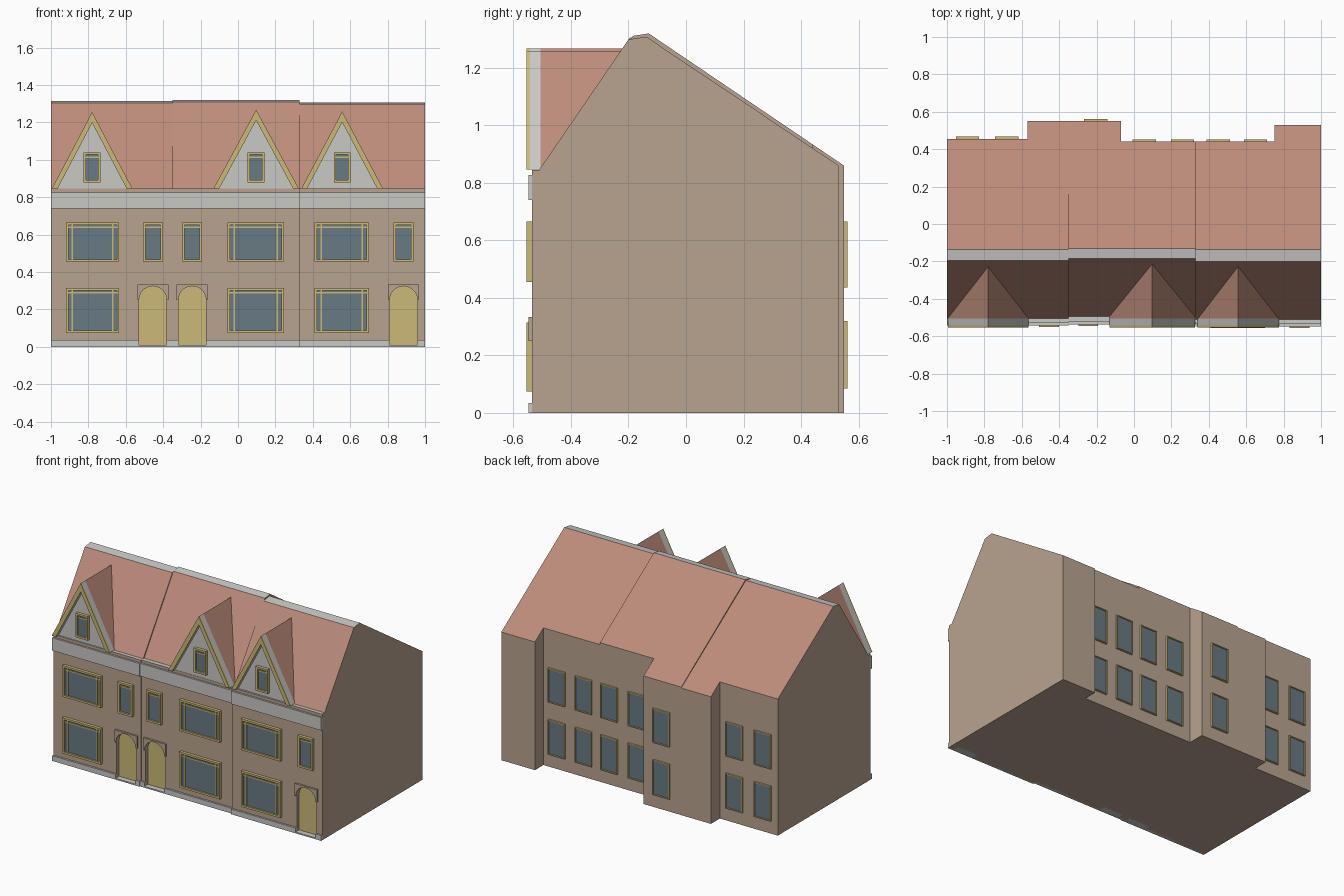
import bpy, bmesh, math
from mathutils import Vector

if "Cube" in bpy.data.objects:
    bpy.data.objects.remove(bpy.data.objects["Cube"])


def material(name, r, g, b):
    lin = [(c / 255 / 12.92) if c < 11 else ((c / 255 + 0.055) / 1.055) ** 2.4 for c in (r, g, b)]
    m = bpy.data.materials.new(name)
    m.use_nodes = True
    m.diffuse_color = (*lin, 1)
    m.node_tree.nodes["Principled BSDF"].inputs["Base Color"].default_value = (*lin, 1)
    return m


WALL = material("tan_wall", 185, 164, 144)
ROOF = material("terracotta_roof", 188, 140, 123)
WHITE = material("pale_grey_trim", 201, 200, 197)
YELLOW = material("ochre_wood", 203, 185, 120)
GLASS = material("slate_glass", 104, 122, 130)


def build(name, parts, *mats):
    """One object from prisms: (outline, axis, start, end)."""
    bm = bmesh.new()
    for pts, axis, a, b in parts:
        place = (lambda p, t: (t, p[0], p[1])) if axis == "x" else (lambda p, t: (p[0], t, p[1]))
        face = bm.faces.new([bm.verts.new(place(p, a)) for p in pts])
        ext = bmesh.ops.extrude_face_region(bm, geom=[face])["geom"]
        shift = Vector(place((0, 0), b - a))
        bmesh.ops.translate(bm, vec=shift, verts=[v for v in ext if isinstance(v, bmesh.types.BMVert)])
    bmesh.ops.recalc_face_normals(bm, faces=bm.faces)
    mesh = bpy.data.meshes.new(name)
    bm.to_mesh(mesh)
    bm.free()
    for m in mats:
        mesh.materials.append(m)
    ob = bpy.data.objects.new(name, mesh)
    bpy.context.collection.objects.link(ob)
    return ob


def box(x0, x1, y0, y1, z0, z1):
    return ([(x0, z0), (x1, z0), (x1, z1), (x0, z1)], "y", y0, y1)


def arc(cx, r, z, n=14):
    return [(cx + r * math.cos(math.pi * i / n), z + r * math.sin(math.pi * i / n)) for i in range(n + 1)]


def arch(cx, r, z0, spring):
    return [(cx - r, z0), (cx + r, z0)] + arc(cx, r, spring)


# Houses: x range, front wall y, ridge shift in y and z
HOUSES = {"left_end": (-1, -0.35, -0.53, 0, 0.003),
          "middle": (-0.35, 0.33, -0.525, 0.01, 0.009),
          "right_end": (0.33, 1, -0.535, -0.005, -0.003)}
# Back wall: x range, y
BACKS = [(-1, -0.57, 0.455), (-0.57, -0.07, 0.55), (-0.07, 0.75, 0.44), (0.75, 1, 0.53)]
DOORS = [-0.455, -0.245, 0.885]
DOOR_R, SPRING = 0.074, 0.25


def front_at(x):
    return next(h[2] for h in HOUSES.values() if h[0] <= x <= h[1])


# House bodies with door recesses and stepped back walls cut out
for name, (x0, x1, fy, dy, dz) in HOUSES.items():
    profile = [(fy, 0), (fy, 0.845), (-0.505 + dy, 0.845), (-0.195 + dy, 1.301 + dz),
               (-0.135 + dy / 2, 1.31 + dz), (0.6, 0.816 + dz), (0.6, 0)]
    body = build(name + "_house", [(profile, "x", x0, x1)], WALL, ROOF, WHITE)
    cuts = []
    for b0, b1, by in BACKS:
        lo, hi = max(x0, b0), min(x1, b1)
        if lo < hi:
            lo -= 0.05 if lo == x0 else 0
            hi += 0.05 if hi == x1 else 0
            cuts.append(build("back_cutter", [box(lo, hi, by, 0.8, -0.1, 1.2)]))
    for d in DOORS:
        if x0 < d < x1:
            cuts.append(build("door_cutter", [(arch(d, DOOR_R, -0.1, SPRING), "y", fy - 0.1, fy + 0.04)]))
    for c in cuts:
        mod = body.modifiers.new("cut", "BOOLEAN")
        mod.operation, mod.solver, mod.object = "DIFFERENCE", "EXACT", c
    bpy.context.view_layer.update()
    cut_mesh = bpy.data.meshes.new_from_object(body.evaluated_get(bpy.context.evaluated_depsgraph_get()))
    body.modifiers.clear()
    body.data = cut_mesh
    for c in cuts:
        bpy.data.objects.remove(c)
    cut_mesh.materials.clear()
    for m in (WALL, ROOF, WHITE):
        cut_mesh.materials.append(m)
    for p in cut_mesh.polygons:
        high = p.center.z > 0.8
        p.material_index = 2 if high and p.normal.z > 0.95 else 1 if high and p.normal.z > 0.2 else 0

# Cornice band along each front
build("cornice", [box(x0, x1, fy - 0.012, fy + 0.01, 0.74, 0.826)
                  for x0, x1, fy, _, _ in HOUSES.values()], WHITE)

# Plinth between the doors
plinth = []
for x0, x1, fy, _, _ in HOUSES.values():
    edges = [x0] + [e for d in DOORS if x0 < d < x1 for e in (d - DOOR_R, d + DOOR_R)] + [x1]
    plinth += [box(a, b, fy - 0.012, fy + 0.01, 0, 0.035) for a, b in zip(edges[::2], edges[1::2])]
build("plinth", plinth, WHITE)

# Doors, steps and arched surrounds
for d in DOORS:
    fy = front_at(d)
    build("door", [(arch(d, DOOR_R, 0.008, SPRING), "y", fy + 0.025, fy + 0.041)], YELLOW)
    build("door_step", [box(d - DOOR_R, d + DOOR_R, fy - 0.012, fy + 0.04, 0, 0.009)], WHITE)
    w = DOOR_R + 0.009
    outline = [(d - w, SPRING), (d - w, 0.333), (d + w, 0.333), (d + w, SPRING)] + arc(d, DOOR_R, SPRING)
    build("door_surround", [(outline, "y", fy - 0.012, fy + 0.005)], WALL)


def window(name, x0, x1, z0, z1, wall, out, f=0.013, depth=0.02, transom=True, sides=False):
    """Projecting frame with glass; out is -1 for front walls and 1 for back walls."""
    ya, yb = sorted((wall - out * 0.005, wall + out * depth))
    bars = [box(x0, x0 + f, ya, yb, z0, z1), box(x1 - f, x1, ya, yb, z0, z1),
            box(x0 + f, x1 - f, ya, yb, z0, z0 + f), box(x0 + f, x1 - f, ya, yb, z1 - f, z1)]
    yc, yd = sorted((wall, wall + out * (depth - 0.006)))
    if transom:
        bars.append(box(x0 + f, x1 - f, yc, yd, z1 - 0.031, z1 - 0.023))
    if sides:
        bars += [box(x - 0.004, x + 0.004, yc, yd, z0 + f, z1 - f) for x in (x0 + 0.035, x1 - 0.035)]
    build(name + "_frame", bars, YELLOW)
    ye, yf = sorted((wall - out * 0.005, wall + out * depth * 0.45))
    build(name + "_glass", [box(x0 + f / 2, x1 - f / 2, ye, yf, z0 + f / 2, z1 - f / 2)], GLASS)


# Front windows
for x0, x1 in ((-0.92, -0.635), (-0.055, 0.245), (0.41, 0.7)):
    for z0, z1 in ((0.075, 0.315), (0.455, 0.665)):
        window("wide_window", x0, x1, z0, z1, front_at(x0), -1, sides=True)
for x in (-0.455, -0.245, 0.885):
    window("narrow_window", x - 0.053, x + 0.053, 0.455, 0.665, front_at(x), -1)

# Back windows
for x in (-0.89, -0.68, -0.205, 0.055, 0.26, 0.45, 0.65, 0.82, 0.93):
    if x > 0.75:
        continue
    wall = next(b[2] for b in BACKS if b[0] < x < b[1])
    for z0, z1 in ((0.085, 0.32), (0.435, 0.665)):
        window("back_window", x - 0.062, x + 0.062, z0, z1, wall, 1, 0.006, 0.012, False)

# Dormers: roof, gable face, barge boards and window
BASE = 0.846
for cx, half, apex in ((-0.78, 0.215, 1.255), (0.097, 0.228, 1.267), (0.557, 0.218, 1.258)):
    tri = [(cx - half, BASE), (cx + half, BASE), (cx, apex)]
    build("dormer_roof", [(tri, "y", -0.505, -0.215)], ROOF)
    rise = apex - BASE
    slope = math.hypot(half, rise)
    inset, drop = 0.027 * slope / rise, 0.027 * slope / half
    ring = [(cx - half, BASE), (cx, apex), (cx + half, BASE),
            (cx + half - inset, BASE), (cx, apex - drop), (cx - half + inset, BASE)]
    build("dormer_gable", [(tri, "y", -0.525, -0.504)], WHITE)
    build("barge_board", [(ring, "y", -0.543, -0.524)], WHITE)
    build("barge_trim", [(ring, "y", -0.554, -0.543)], YELLOW)
    window("dormer_window", cx - 0.045, cx + 0.045, 0.878, 1.04, -0.525, -1)
